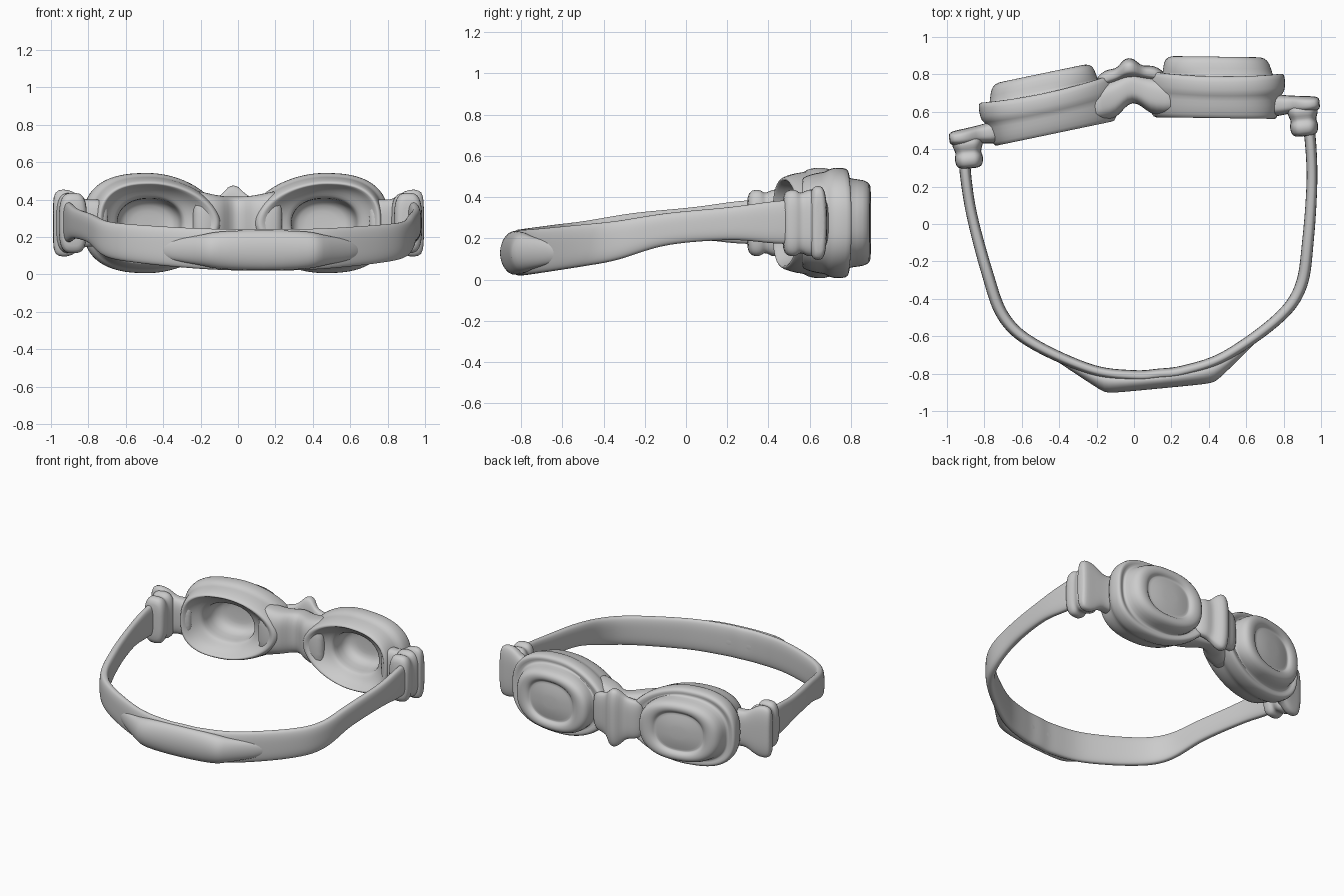
import bpy, bmesh
from math import sin, cos, pi, radians, copysign
from mathutils import Vector

if "Cube" in bpy.data.objects:
    bpy.data.objects.remove(bpy.data.objects["Cube"])

TURN = radians(5.5)          # whole model is turned slightly about z
SHIFT = 0.055                # symmetry plane offset along the turned x axis
ZC = 0.275                   # mid height of the goggles
X, Y, Z = Vector((1, 0, 0)), Vector((0, 1, 0)), Vector((0, 0, 1))


def spow(v, e):
    return copysign(abs(v) ** e, v)


def ring(c, a1, a2, h1, h2, n=2.6, seg=32):
    """Superellipse cross-section around c spanned by a1 and a2."""
    out = []
    for i in range(seg):
        t = 2 * pi * i / seg
        out.append(Vector(c) + a1 * h1 * spow(cos(t), 2 / n) + a2 * h2 * spow(sin(t), 2 / n))
    return out


def loft(name, rings, mirror=False, level=1):
    """Skin a list of rings, close both ends, smooth, optionally mirror."""
    bm = bmesh.new()
    loops = [[bm.verts.new(p) for p in r] for r in rings]
    n = len(loops[0])
    for a, b in zip(loops, loops[1:]):
        for i in range(n):
            bm.faces.new((a[i], a[(i + 1) % n], b[(i + 1) % n], b[i]))
    for end in (loops[0], loops[-1]):
        mid = bm.verts.new(sum((v.co for v in end), Vector()) / n)
        for i in range(n):
            bm.faces.new((end[i], end[(i + 1) % n], mid))
    bmesh.ops.recalc_face_normals(bm, faces=bm.faces)
    for f in bm.faces:
        f.smooth = True
    me = bpy.data.meshes.new(name)
    bm.to_mesh(me)
    bm.free()
    ob = bpy.data.objects.new(name, me)
    bpy.context.collection.objects.link(ob)
    ob.rotation_euler.z = TURN
    ob.location = (SHIFT * cos(TURN), SHIFT * sin(TURN), 0)
    if mirror:
        m = ob.modifiers.new("mirror", "MIRROR")
        m.use_mirror_merge = False
    s = ob.modifiers.new("smooth", "SUBSURF")
    s.levels = s.render_levels = level
    return ob


# Eye cups: (depth, nose-side width, temple-side width, half height, forward bow)
def eye_ring(v, an, at, b, bow, nn, nt, seg=48):
    pts = []
    for i in range(seg):
        t = 2 * pi * i / seg
        a, n = (at, nt) if cos(t) >= 0 else (an, nn)
        du = a * spow(cos(t), 2 / n)
        z = b * spow(sin(t), 2 / n)
        pts.append(Vector((0.47 + du, v - 0.11 * du + bow * (du / 0.37) ** 2, ZC + z)))
    return pts


socket = [(.765, .08, .08, .06, 0), (.755, .17, .17, .128, 0), (.63, .172, .172, .13, 0),
          (.605, .18, .18, .137, 0), (.592, .20, .195, .155, 0)]
skirt = [(.565, .27, .235, .185, 0), (.53, .325, .262, .203, 0),
         (.512, .355, .28, .212, 0), (.53, .378, .295, .228, 0), (.59, .39, .31, .245, .01),
         (.63, .388, .318, .247, .02), (.645, .40, .345, .264, .02), (.69, .405, .353, .27, .025),
         (.732, .40, .353, .266, .03), (.745, .38, .335, .247, .025), (.735, .31, .30, .224, .01)]
lens = [(.75, .295, .29, .215, 0), (.82, .285, .28, .21, 0), (.845, .258, .253, .19, 0),
        (.85, .22, .22, .168, 0), (.843, .182, .182, .145, 0), (.823, .17, .17, .135, 0),
        (.826, .16, .16, .127, 0), (.84, .08, .08, .062, 0)]
loft("eye_cups", [eye_ring(*r, 2.2, 2.2) for r in socket]
     + [eye_ring(*r, 1.85, 2.6) for r in skirt]
     + [eye_ring(*r, 2.4, 2.4) for r in lens], mirror=True)


# Pieces lofted across x: (x, back y, front y, half height)
def across(name, secs, zc=ZC, mirror=False, n=3):
    return loft(name, [ring((u, (b + f) / 2, zc), Y, Z, (f - b) / 2, h, n)
                       for u, b, f, h in secs], mirror)


def both(half):
    return [(-s[0], *s[1:]) for s in reversed(half[1:])] + half


across("bridge", both([(0, .655, .82, .142), (.05, .62, .80, .142), (.09, .575, .785, .147),
                       (.16, .56, .765, .16), (.24, .56, .74, .185)]))
across("nose_clip", both([(0, .78, .888, .205), (.03, .78, .88, .195), (.06, .77, .842, .155),
                          (.09, .76, .835, .14), (.13, .75, .835, .135), (.18, .74, .80, .12)]))

# Side clips: wing plate and strap roll
across("side_clips", [(.70, .50, .64, .13), (.78, .50, .615, .125), (.83, .51, .605, .125),
                      (.87, .505, .60, .16), (.92, .50, .593, .183), (.97, .505, .588, .178),
                      (.995, .52, .578, .155)], mirror=True)
roll = [(.55, .085, .165), (.50, .083, .165), (.475, .068, .145), (.455, .07, .148),
        (.44, .077, .165), (.40, .073, .16), (.38, .055, .135)]
loft("clip_rolls", [ring((.90, v, ZC), X, Z, a, h, 3.2) for v, a, h in roll], mirror=True)

# Strap: half path of (x, y, mid height, half height, half thickness)
half = [(0, -.812, .132, .111, .03), (.13, -.808, .132, .111, .03), (.36, -.752, .140, .108, .028),
        (.66, -.58, .165, .102, .03), (.80, -.42, .19, .095, .032), (.862, -.18, .245, .078, .031),
        (.912, .12, .272, .08, .029), (.926, .33, .278, .102, .03), (.922, .48, .28, .11, .032)]
path = both(half)


def spline(p, steps=6):
    q = [p[0]] + p + [p[-1]]
    out = []
    for k in range(len(p) - 1):
        a, b, c, d = q[k:k + 4]
        for i in range(steps):
            t = i / steps
            out.append([.5 * (2 * y + (z - x) * t + (2 * x - 5 * y + 4 * z - w) * t * t
                              + (3 * y - x - 3 * z + w) * t ** 3)
                        for x, y, z, w in zip(a, b, c, d)])
    return out + [list(p[-1])]


pts = spline(path)
rings = []
for i, (u, v, zc, h, th) in enumerate(pts):
    a, b = pts[max(i - 1, 0)], pts[min(i + 1, len(pts) - 1)]
    nrm = Vector((b[1] - a[1], a[0] - b[0], 0)).normalized()
    rings.append(ring((u, v, zc), nrm, Z, th, h, 2.8))
loft("strap", rings)

# Thickened back of the strap, tapering into the band on both sides
across("strap_pad", both([(0, -.889, -.79, .108), (.2, -.889, -.775, .104), (.28, -.887, -.755, .095),
                          (.31, -.875, -.745, .085), (.42, -.785, -.72, .065),
                          (.54, -.69, -.65, .04)]), zc=.13, n=2)
